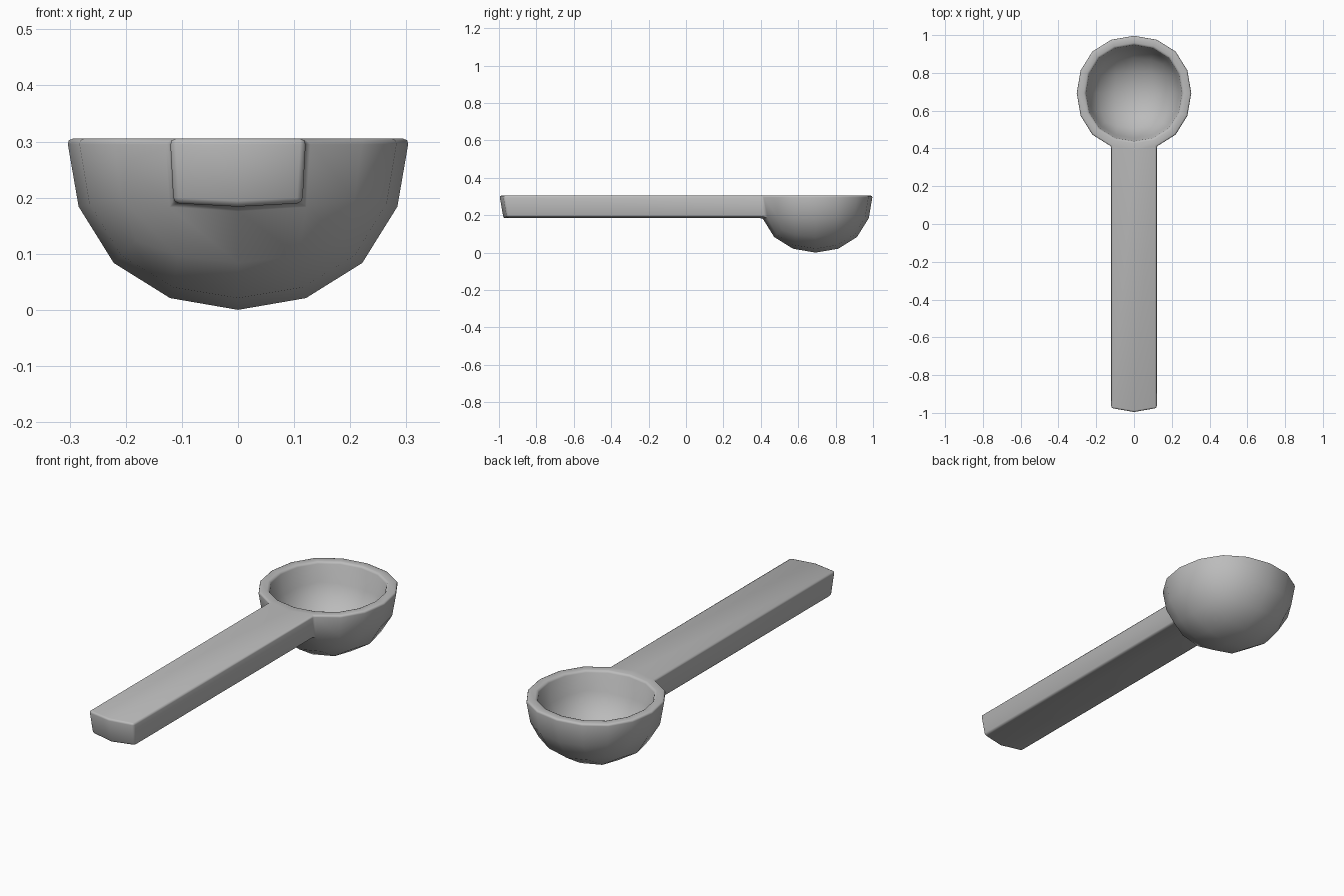
import bpy, bmesh, math
from mathutils import Vector

cube = bpy.data.objects.get("Cube")
if cube:
    bpy.data.objects.remove(cube, do_unlink=True)

RADIUS = 0.305      # bowl radius, also the rim height
INNER = 0.84        # hollow size relative to the outside
BOWL_Y = 0.693      # bowl centre
HANDLE = 1.385      # handle length

# Material
grey = bpy.data.materials.new("Grey plastic")
grey.use_nodes = True
colour = (0.5, 0.5, 0.5, 1)
grey.diffuse_color = colour
grey.node_tree.nodes["Principled BSDF"].inputs["Base Color"].default_value = colour

# Rounded ball from a subdivided cube
bpy.ops.mesh.primitive_cube_add(size=2)
spoon = bpy.context.object
spoon.name = spoon.data.name = "scoop_and_handle"
ball = spoon.modifiers.new("Round", "SUBSURF")
ball.levels = ball.render_levels = 2
bpy.ops.object.modifier_apply(modifier=ball.name)

bm = bmesh.new()
bm.from_mesh(spoon.data)
size = max(v.co.x for v in bm.verts)
bmesh.ops.scale(bm, vec=Vector((1, 1, 1)) * RADIUS / size, verts=bm.verts)

# Keep the lower half as the outer shell
upper = [f for f in bm.faces if f.calc_center_median().z > 0]
bmesh.ops.delete(bm, geom=upper, context="FACES")
for v in bm.verts:
    if abs(v.co.z) < 0.001:
        v.co.z = 0
outer = list(bm.faces)

# Hollow inside and flat rim
copy = bmesh.ops.duplicate(bm, geom=bm.verts[:] + bm.edges[:] + bm.faces[:])["geom"]
inner_verts = [g for g in copy if isinstance(g, bmesh.types.BMVert)]
inner_faces = [g for g in copy if isinstance(g, bmesh.types.BMFace)]
bmesh.ops.scale(bm, vec=(INNER, INNER, INNER), verts=inner_verts)
bmesh.ops.reverse_faces(bm, faces=inner_faces)
bmesh.ops.bridge_loops(bm, edges=[e for e in bm.edges if e.is_boundary])

# Handle drawn out from the two front faces under the rim
front = []
for f in outer:
    c = f.calc_center_median()
    if c.y < -0.8 * RADIUS and abs(c.x) < 0.1 and c.z > -0.1:
        front.append(f)
grown = bmesh.ops.extrude_face_region(bm, geom=front)["geom"]
end_verts = [g for g in grown if isinstance(g, bmesh.types.BMVert)]
bmesh.ops.translate(bm, vec=(0, -HANDLE, 0), verts=end_verts)
old = [f for f in front if f.is_valid]
if old:
    bmesh.ops.delete(bm, geom=old, context="FACES")

bmesh.ops.translate(bm, vec=(0, BOWL_Y, RADIUS), verts=bm.verts)
bmesh.ops.recalc_face_normals(bm, faces=bm.faces)
bm.to_mesh(spoon.data)
bm.free()
spoon.data.materials.append(grey)

# Softened edges
bevel = spoon.modifiers.new("Soft edges", "BEVEL")
bevel.width = 0.01
bevel.segments = 2
bevel.limit_method = "ANGLE"
bevel.angle_limit = math.radians(40)
bpy.ops.object.modifier_apply(modifier=bevel.name)
bpy.ops.object.shade_smooth_by_angle(angle=math.radians(60))
